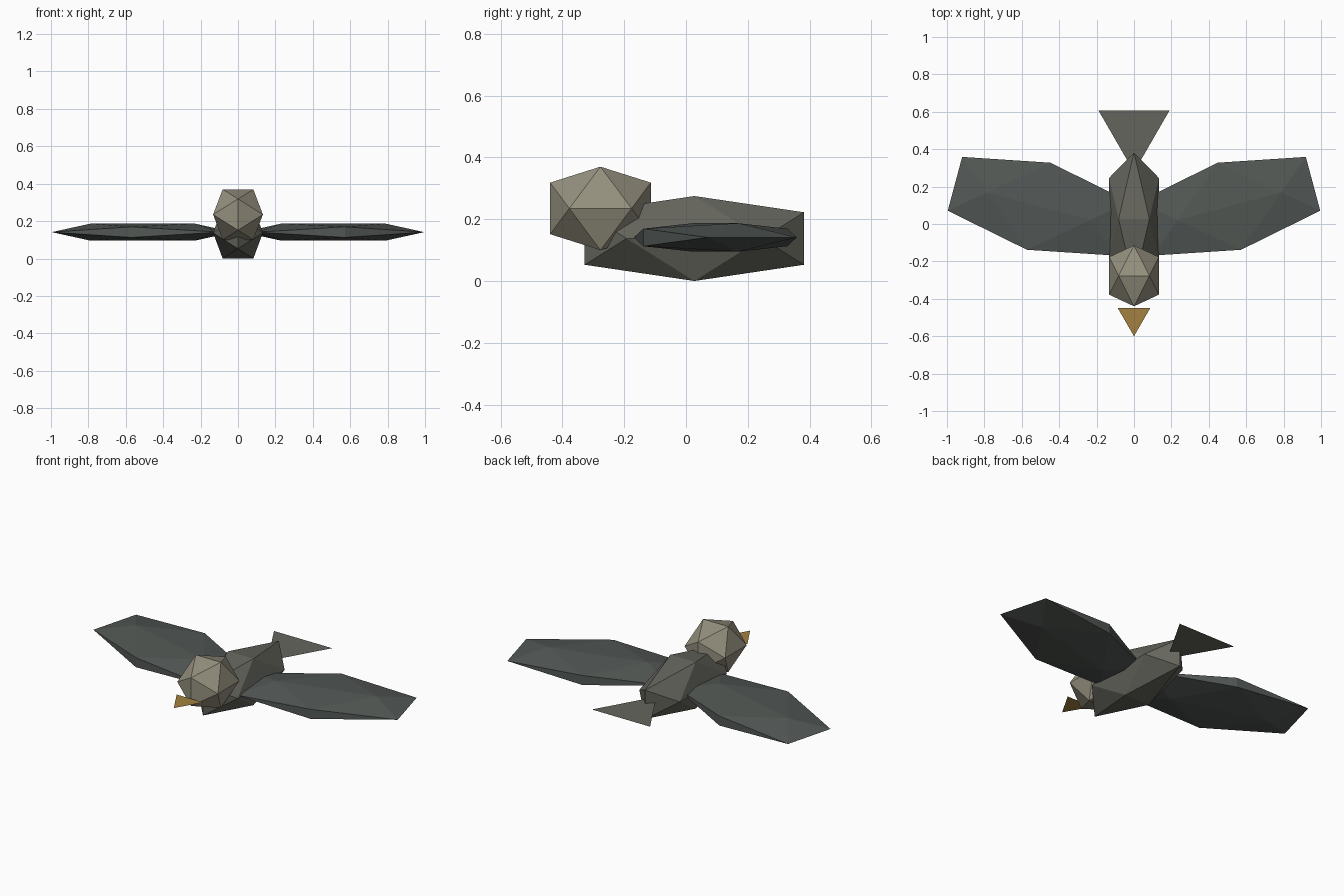
import bpy, bmesh, math
from mathutils import Matrix, Vector

if "Cube" in bpy.data.objects:
    bpy.data.objects.remove(bpy.data.objects["Cube"])

PHI = (1 + math.sqrt(5)) / 2


def material(name, rgb):
    m = bpy.data.materials.new(name)
    m.diffuse_color = (*rgb, 1)
    m.use_nodes = True
    m.node_tree.nodes["Principled BSDF"].inputs["Base Color"].default_value = m.diffuse_color
    return m


def finish(name, bm, mat):
    mesh = bpy.data.meshes.new(name)
    bm.to_mesh(mesh)
    bm.free()
    mesh.materials.append(mat)
    obj = bpy.data.objects.new(name, mesh)
    bpy.context.collection.objects.link(obj)
    return obj


def faceted_lump(name, centre, half, mat, turn=0.0):
    """Icosahedron stretched to the given half sizes, turned about z."""
    bm = bmesh.new()
    place = Matrix.Translation(centre) @ Matrix.Rotation(turn, 4, 'Z')
    k = 1 / PHI
    for a in (1, -1):
        for b in (1, -1):
            for p in ((a, b * k, 0), (a * k, 0, b), (0, a, b * k)):
                bm.verts.new(place @ Vector([c * h for c, h in zip(p, half)]))
    bmesh.ops.convex_hull(bm, input=bm.verts)
    bmesh.ops.recalc_face_normals(bm, faces=bm.faces)
    return finish(name, bm, mat)


def flat_triangle(name, centre, radius, mat):
    """Equilateral sheet with its point towards the front."""
    bm = bmesh.new()
    place = Matrix.Translation(centre)
    angles = [math.radians(a) for a in (-90, 30, 150)]
    bm.faces.new([bm.verts.new(place @ Vector((radius * math.cos(a), radius * math.sin(a), 0)))
                  for a in angles])
    return finish(name, bm, mat)


body_mat = material("body_grey", (0.13, 0.13, 0.11))
wing_mat = material("wing_grey", (0.085, 0.097, 0.09))
head_mat = material("head_tan", (0.30, 0.28, 0.21))
beak_mat = material("beak_ochre", (0.36, 0.22, 0.05))

# Body and head
faceted_lump("body", (0, 0.027, 0.1375), (0.133, 0.355, 0.1375), body_mat)
faceted_lump("head", (0, -0.277, 0.235), (0.133, 0.163, 0.135), head_mat)

# Swept wings
for side, s in (("right", 1), ("left", -1)):
    faceted_lump(side + "_wing", (s * 0.51, 0.095, 0.141), (0.463, 0.241, 0.046),
                 wing_mat, s * math.radians(15))

# Beak and tail sheets
flat_triangle("beak", (0, -0.5, 0.2), 0.1, beak_mat)
flat_triangle("tail", (0, 0.498, 0.144), 0.22, body_mat)
